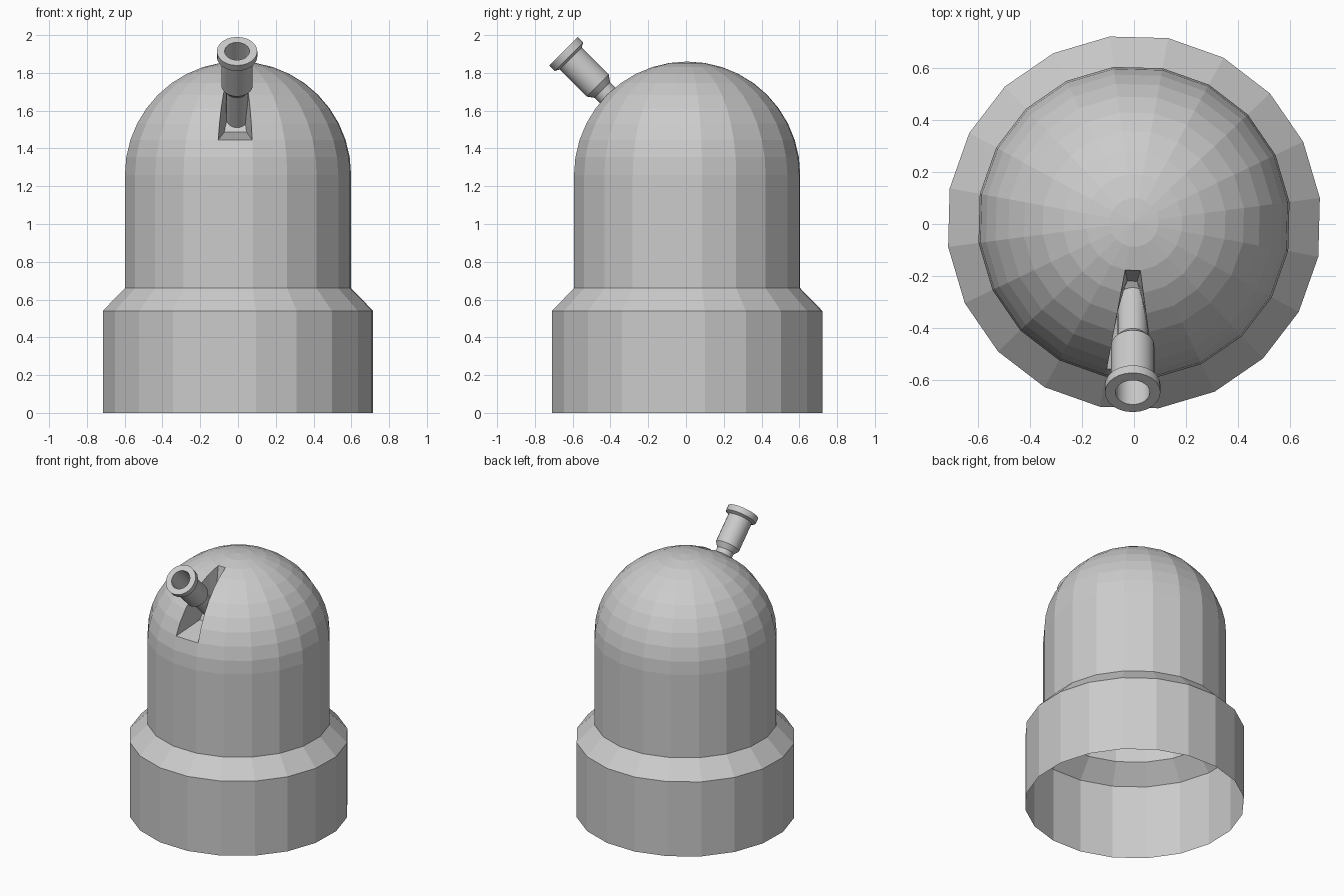
import bpy, bmesh, math
from mathutils import Vector

if "Cube" in bpy.data.objects:
    bpy.data.objects.remove(bpy.data.objects["Cube"])

SIDES = 20
START = math.radians(7.5)
DOME_R, DOME_Z = 0.604, 1.26
CENTER = Vector((0, 0.006, DOME_Z))
AXIS = Vector((0, -1, 1)).normalized()      # direction of the tube
ALONG = Vector((0, 1, 1)).normalized()      # up along the slot


def finish(bm, name):
    bmesh.ops.recalc_face_normals(bm, faces=bm.faces)
    me = bpy.data.meshes.new(name)
    bm.to_mesh(me)
    bm.free()
    ob = bpy.data.objects.new(name, me)
    bpy.context.collection.objects.link(ob)
    return ob


def ring_point(r, z, k):
    a = START + 2 * math.pi * k / SIDES
    return Vector((r * math.cos(a), CENTER.y + r * math.sin(a), z))


# Domed housing: open-bottomed shell with one recessed slot
profile = [(0.722, 0), (0.722, 0.54), (0.604, 0.66)]
for i in range(10):
    a = math.radians(9 * i)
    profile.append((DOME_R * math.cos(a), DOME_Z + 0.6 * math.sin(a)))

bm = bmesh.new()
rings = [[bm.verts.new(ring_point(r, z, k)) for k in range(SIDES)] for r, z in profile]
SLOT_COL, SLOT_LOW, SLOT_HIGH = 14, 5, 11
for j in range(len(rings) - 1):
    for k in range(SIDES):
        if k == SLOT_COL and SLOT_LOW <= j < SLOT_HIGH:
            continue
        n = (k + 1) % SIDES
        bm.faces.new((rings[j][k], rings[j][n], rings[j + 1][n], rings[j + 1][k]))
top = bm.verts.new((0, CENTER.y, DOME_Z + 0.6))
for k in range(SIDES):
    bm.faces.new((rings[-1][k], rings[-1][(k + 1) % SIDES], top))


# Slot walls and floor, shrinking inwards
def sink(v):
    d = v.co - CENTER
    t, n = d.dot(ALONG) * 0.3, d.dot(AXIS)
    n = 0.56 + (n - 0.56) * 0.3 - 0.15
    x = -0.011 + (d.x + 0.011) * 0.65
    return bm.verts.new(CENTER + ALONG * t + AXIS * n + Vector((x, 0, 0)))


left = [rings[j][SLOT_COL] for j in range(SLOT_LOW, SLOT_HIGH + 1)]
right = [rings[j][SLOT_COL + 1] for j in range(SLOT_LOW, SLOT_HIGH + 1)]
left_in = [sink(v) for v in left]
right_in = [sink(v) for v in right]
for i in range(len(left) - 1):
    bm.faces.new((left[i], left[i + 1], left_in[i + 1], left_in[i]))
    bm.faces.new((right[i], right_in[i], right_in[i + 1], right[i + 1]))
    bm.faces.new((left_in[i], left_in[i + 1], right_in[i + 1], right_in[i]))
for i in (0, -1):
    bm.faces.new((left[i], right[i], right_in[i], left_in[i]))
finish(bm, "domed_housing")

# Tube: neck, barrel and rim with a bore, turned around the tilted axis
tube = [(0, 0.40), (0.058, 0.40), (0.058, 0.635), (0.083, 0.67), (0.083, 0.872),
        (0.107, 0.885), (0.107, 0.926), (0.066, 0.926), (0.066, 0.70), (0, 0.70)]
bm = bmesh.new()
pts = [bm.verts.new((r, 0, h)) for r, h in tube]
edges = [bm.edges.new(p) for p in zip(pts, pts[1:])]
bmesh.ops.spin(bm, geom=pts + edges, cent=(0, 0, 0), axis=(0, 0, 1),
               angle=2 * math.pi, steps=24)
bmesh.ops.remove_doubles(bm, verts=bm.verts, dist=0.0005)
barrel = finish(bm, "tilted_tube")
barrel.location = CENTER + Vector((-0.005, 0, 0))
barrel.rotation_euler = (math.radians(45), 0, 0)
bpy.context.view_layer.objects.active = barrel
barrel.select_set(True)
bpy.ops.object.shade_smooth_by_angle(angle=math.radians(30))
